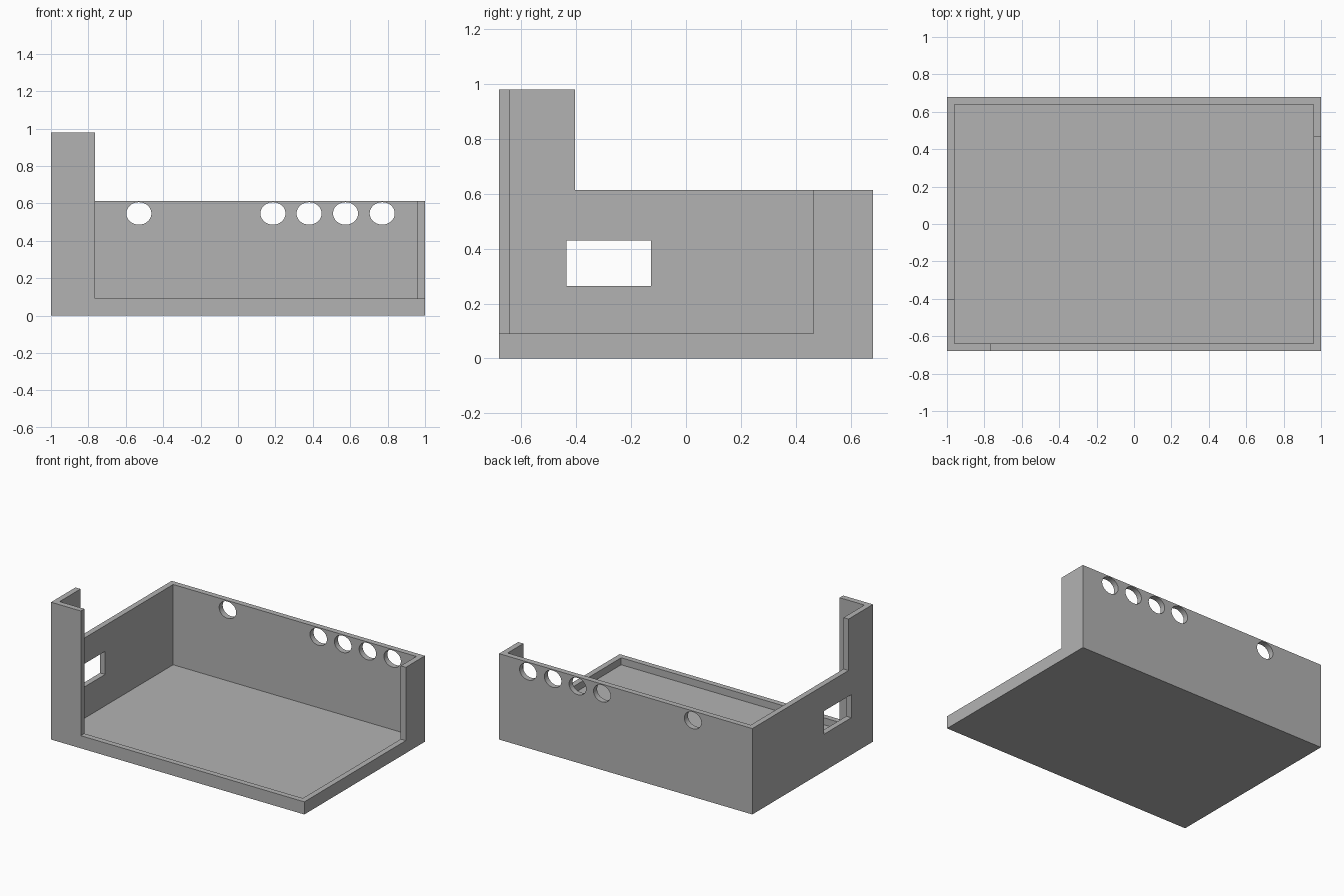
import bpy
from mathutils import Matrix

if "Cube" in bpy.data.objects:
    bpy.data.objects.remove(bpy.data.objects["Cube"], do_unlink=True)

HALF_X, HALF_Y, WALL = 1.0, 0.68, 0.04
WALL_TOP, POST_TOP = 0.613, 0.98
FLOOR, LIP = 0.04, 0.09
OVER = 0.2  # how far cutters reach past the solid

grey = bpy.data.materials.new("plain grey")
grey.use_nodes = True
grey.diffuse_color = (0.45, 0.45, 0.45, 1)
grey.node_tree.nodes["Principled BSDF"].inputs["Base Color"].default_value = grey.diffuse_color


def box(name, low, high):
    bpy.ops.mesh.primitive_cube_add(size=1)
    obj = bpy.context.object
    obj.name = name
    size = [b - a for a, b in zip(low, high)]
    middle = [(a + b) / 2 for a, b in zip(low, high)]
    obj.data.transform(Matrix.Translation(middle) @ Matrix.Diagonal((*size, 1)))
    obj.data.materials.append(grey)
    return obj


def cut(target, cutter):
    cutter.hide_render = True
    mod = target.modifiers.new(cutter.name, 'BOOLEAN')
    mod.operation = 'DIFFERENCE'
    mod.solver = 'EXACT'
    mod.object = cutter
    bpy.context.view_layer.objects.active = target
    bpy.ops.object.modifier_apply(modifier=mod.name)
    bpy.data.objects.remove(cutter, do_unlink=True)


# Solid block, as tall as the corner post
case = box("open_case", (-HALF_X, -HALF_Y, 0), (HALF_X, HALF_Y, POST_TOP))

# Inside of the tray
cut(case, box("cavity_cutter", (-HALF_X + WALL, -HALF_Y + WALL, FLOOR),
              (HALF_X - WALL, HALF_Y - WALL, POST_TOP + OVER)))

# Low lip along the front and most of the left side
cut(case, box("opening_cutter", (-0.765, -HALF_Y - OVER, LIP),
              (HALF_X + OVER, 0.464, POST_TOP + OVER)))

# Wall height behind the corner post
cut(case, box("wall_top_cutter", (-HALF_X - OVER, -0.405, WALL_TOP),
              (HALF_X + OVER, HALF_Y + OVER, POST_TOP + OVER)))

# Rectangular window in the right wall
cut(case, box("window_cutter", (-HALF_X - OVER, -0.436, 0.264),
              (-HALF_X + OVER, -0.127, 0.429)))

# Row of slightly flattened round holes in the back wall
for x in (-0.53, 0.187, 0.38, 0.575, 0.771):
    bpy.ops.mesh.primitive_cylinder_add(vertices=48, radius=1, depth=OVER)
    hole = bpy.context.object
    hole.name = "hole_cutter"
    hole.data.transform(Matrix.Translation((x, HALF_Y, 0.546))
                        @ Matrix.Diagonal((0.067, 1, 0.06, 1))
                        @ Matrix.Rotation(1.5707963, 4, 'X'))
    hole.data.materials.append(grey)
    cut(case, hole)

# Smooth hole rims, crisp edges elsewhere
bpy.ops.object.select_all(action='DESELECT')
case.select_set(True)
bpy.context.view_layer.objects.active = case
bpy.ops.object.shade_smooth_by_angle()
